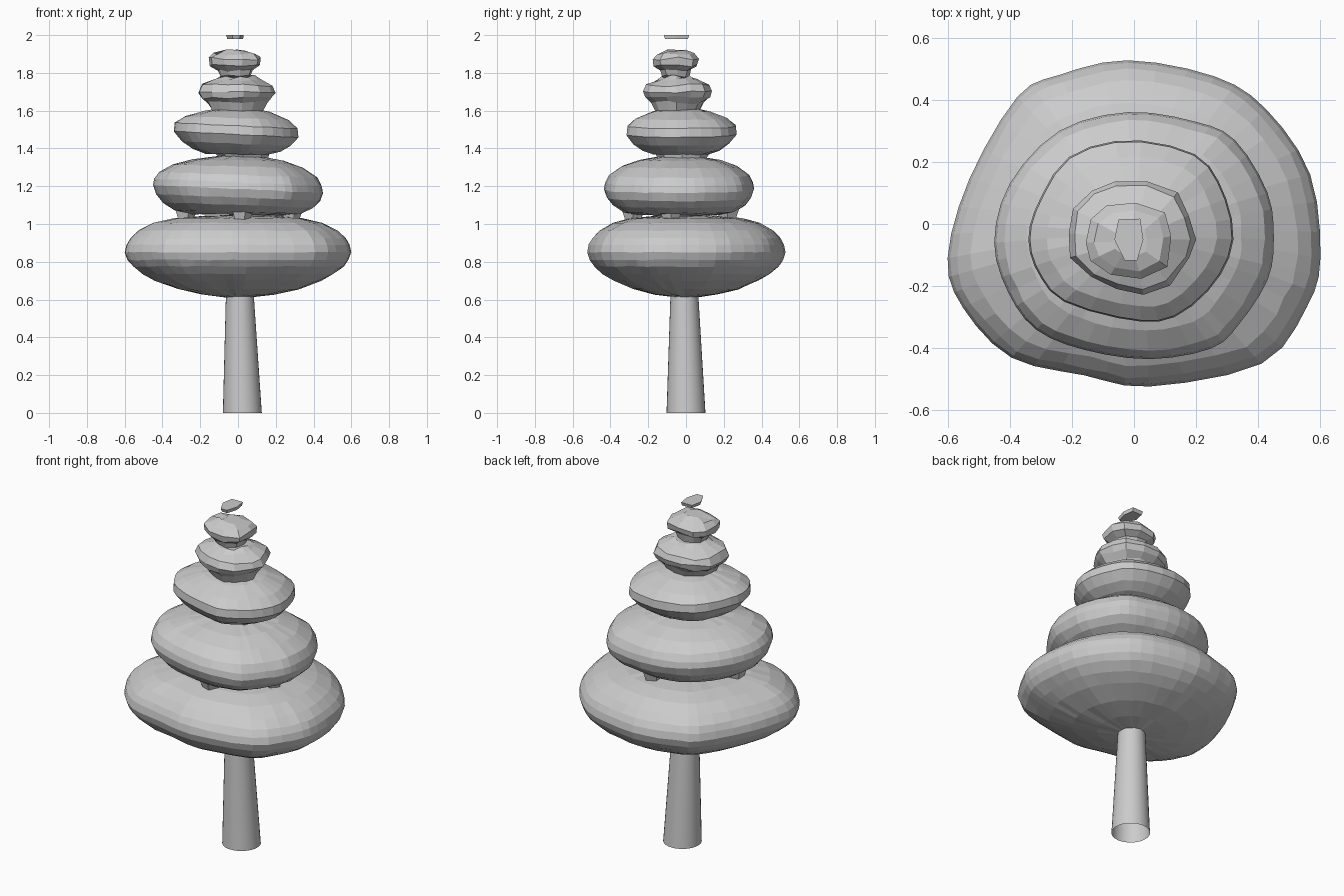
import bpy, bmesh, math, random
from mathutils import Vector

random.seed(4)


def spline(a, b, c, d, f):
    return 0.5 * (2 * b + (c - a) * f + (2 * a - 5 * b + 4 * c - d) * f * f
                  + (3 * b - a - 3 * c + d) * f ** 3)


def resample(pts, n):
    """Closed spline through the outline points, n samples."""
    out, m = [], len(pts)
    for i in range(n):
        t = i * m / n
        k = int(t)
        out.append(spline(*(Vector(pts[(k + j) % m]) for j in (-1, 0, 1, 2)), t - k))
    return out


def loft(name, rings, caps=True):
    """Skin a stack of equal-length vertex rings."""
    bm = bmesh.new()
    rows = [[bm.verts.new(p) for p in r] for r in rings]
    n = len(rows[0])
    for lo, hi in zip(rows, rows[1:]):
        for i in range(n):
            j = (i + 1) % n
            bm.faces.new((lo[i], lo[j], hi[j], hi[i]))
    if caps:
        bm.faces.new(rows[0][::-1])
        bm.faces.new(rows[-1])
    bmesh.ops.recalc_face_normals(bm, faces=bm.faces)
    me = bpy.data.meshes.new(name)
    bm.to_mesh(me)
    bm.free()
    ob = bpy.data.objects.new(name, me)
    bpy.context.collection.objects.link(ob)
    return ob


def tier(name, outline, profile, n, centre, rough=0.008, tilt=0.0):
    """Leaf pad: plan outline scaled towards its centre up a (z, scale) profile."""
    plan = resample(outline, n)
    c = Vector(centre)
    rings = []
    for z, s in profile:
        ring = []
        for p in plan:
            k = s if s > 0.97 else s * (1 + random.uniform(-rough, rough))
            q = c + (p - c) * k
            lean = -tilt * q.x * s * s
            ring.append((q.x, q.y, z + lean + random.uniform(-rough, rough) * 0.3))
        rings.append(ring)
    return loft(name, rings)


def circle(x, y, z, r, n):
    return [(x + r * math.cos(i * math.tau / n), y + r * math.sin(i * math.tau / n), z)
            for i in range(n)]


# Trunk: open tapered tube, leaning slightly
trunk = loft("trunk", [circle(0.023, 0, 0, 0.103, 32),
                       circle(0.009, -0.009, 0.66, 0.072, 32)], caps=False)
for p in trunk.data.polygons:
    p.use_smooth = True

# Foliage pads, widest at the bottom
tier("foliage_1",
     [(.6, -.11), (.567, .16), (.425, .37), (.26, .475), (-.02, .527), (-.24, .48), (-.375, .41),
      (-.53, .145), (-.6, -.11), (-.55, -.27), (-.395, -.43), (-.16, -.487), (.05, -.523),
      (.41, -.45), (.555, -.27)],
     [(.612, .1), (.628, .32), (.655, .53), (.70, .73), (.735, .84), (.775, .93), (.81, .975),
      (.85, 1), (.89, .985), (.925, .95), (.965, .875), (1.005, .745), (1.03, .57), (1.045, .25)],
     45, (0, 0))
tier("foliage_2",
     [(.45, -.05), (.43, .1), (.325, .27), (.195, .33), (-.02, .36), (-.24, .30), (-.40, .13),
      (-.45, -.06), (-.405, -.22), (-.315, -.34), (-.16, -.405), (.05, -.435), (.25, -.4),
      (.34, -.32), (.43, -.18)],
     [(1.05, .55), (1.065, .74), (1.10, .88), (1.14, .96), (1.185, 1), (1.22, .985),
      (1.26, .93), (1.305, .77), (1.338, .54), (1.358, .25)], 45, (0, -.03), tilt=.045)
tier("foliage_3",
     [(.32, -.05), (.285, .11), (.195, .225), (-.02, .27), (-.21, .215), (-.31, .065),
      (-.34, -.05), (-.31, -.155), (-.225, -.25), (-.01, -.31), (.13, -.3), (.26, -.19)],
     [(1.37, .5), (1.39, .7), (1.425, .87), (1.475, 1), (1.52, .985), (1.56, .83),
      (1.595, .53), (1.61, .3)], 30, (0, -.03), tilt=.05)
tier("foliage_4",
     [(.2, -.05), (.17, .04), (.12, .12), (-.02, .14), (-.11, .12), (-.19, .06), (-.21, -.03),
      (-.2, -.12), (-.11, -.185), (-.015, -.22), (.09, -.22), (.17, -.12)],
     [(1.6, .64), (1.645, .76), (1.67, .93), (1.70, 1), (1.735, .92), (1.765, .6),
      (1.78, .45)], 14, (0, -.05), .03)
tier("foliage_5",
     [(.12, -.04), (.085, .05), (-.05, .068), (-.13, .03), (-.155, -.06), (-.13, -.13),
      (-.03, -.175), (.095, -.155)],
     [(1.78, .58), (1.815, .68), (1.84, .95), (1.875, 1), (1.9, .8), (1.915, .4)],
     10, (-.01, -.055), .03)

# Floating tip
tip = [(.03, -.05), (.02, .017), (-.05, .015), (-.063, -.05), (-.03, -.118), (.01, -.118)]
loft("tip", [[(x * .9, y * .9 - .005, 1.98) for x, y in tip], [(x, y, 2.0) for x, y in tip]])

# Necks and small twigs joining the pads
loft("neck_lower", [circle(.1, -.03, 1.03, .13, 8), circle(.1, -.03, 1.075, .17, 8)])
loft("neck_middle", [circle(.03, -.02, 1.35, .13, 8), circle(.02, -.02, 1.385, .15, 8)])
for i, (x, y) in enumerate([(-.28, -.06), (.28, -.08), (.06, .22), (.02, -.28)]):
    loft(f"twig_{i + 1}", [circle(x, y, 1.025, .045, 5), circle(x, y, 1.08, .065, 5)])
